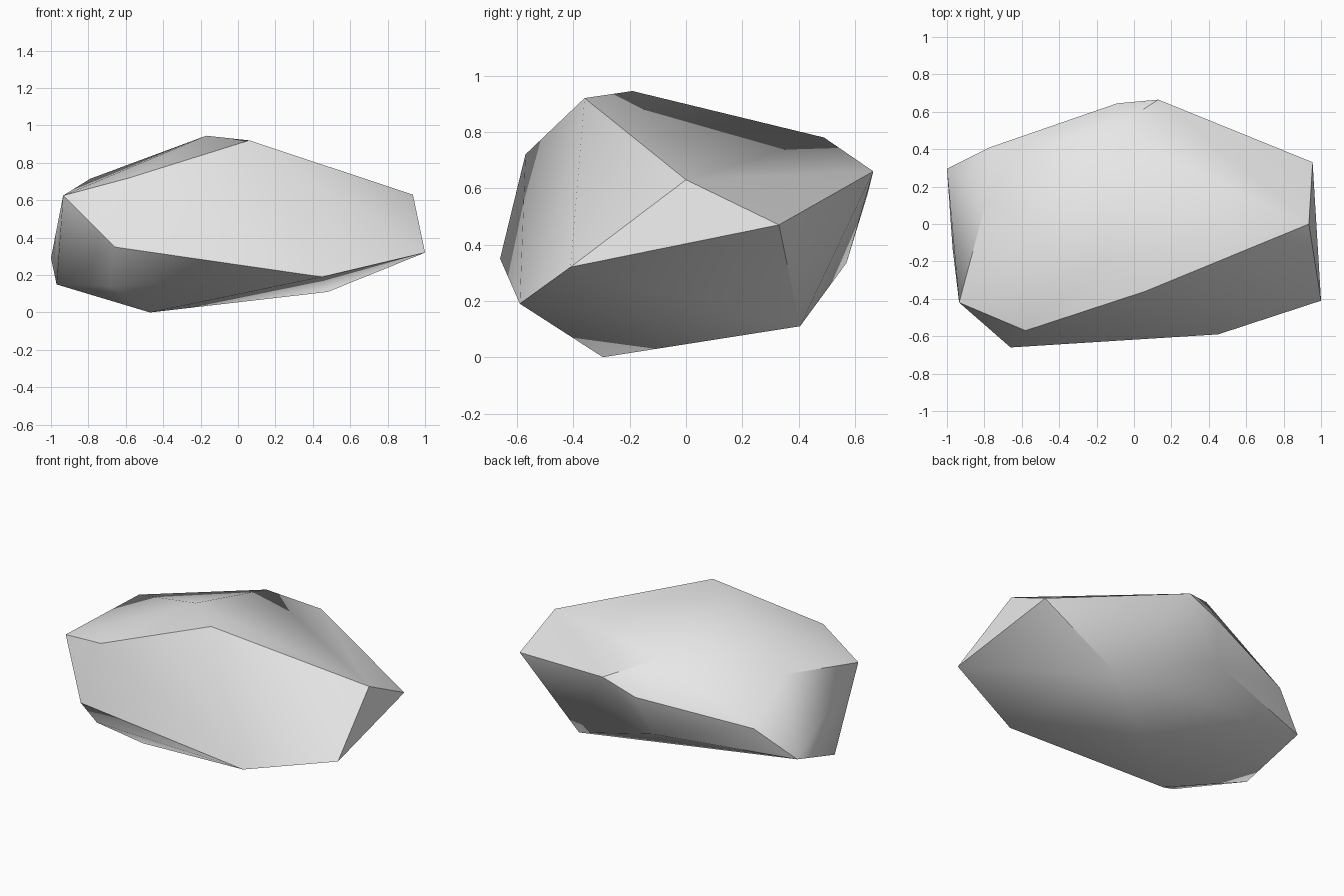
import bpy
import bmesh
import math

# Remove only the default cube
default_cube = bpy.data.objects.get("Cube")
if default_cube:
    bpy.data.objects.remove(default_cube, do_unlink=True)


def make_material(name, colour):
    material = bpy.data.materials.new(name)
    material.use_nodes = True
    material.diffuse_color = colour
    shader = next(n for n in material.node_tree.nodes if n.type == "BSDF_PRINCIPLED")
    shader.inputs["Base Color"].default_value = colour
    return material


def make_hull(name, corner_groups, material, smooth_angle):
    """Wrap a convex skin around groups of corners and shade its soft edges."""
    bm = bmesh.new()
    for group in corner_groups:
        for corner in group:
            bm.verts.new(corner)
    hull = bmesh.ops.convex_hull(bm, input=bm.verts[:], use_existing_faces=False)
    leftovers = {item for item in hull["geom_interior"] + hull["geom_unused"]
                 if isinstance(item, bmesh.types.BMVert)}
    bmesh.ops.delete(bm, geom=list(leftovers), context="VERTS")
    bmesh.ops.recalc_face_normals(bm, faces=bm.faces[:])

    mesh = bpy.data.meshes.new(name)
    bm.to_mesh(mesh)
    bm.free()
    mesh.materials.append(material)

    obj = bpy.data.objects.new(name, mesh)
    bpy.context.collection.objects.link(obj)
    bpy.ops.object.select_all(action="DESELECT")
    obj.select_set(True)
    bpy.context.view_layer.objects.active = obj
    bpy.ops.object.shade_smooth_by_angle(angle=math.radians(smooth_angle))
    return obj


# Ridge and shoulders along the top of the boulder
crown = [
    (-.17, -.19, .945), (.06, -.36, .92), (-.14, .49, .78),
    (-.79, .12, .715), (-.58, -.57, .72),
]

# Widest corners around the sides
girdle = [
    (.935, 0, .63), (1, -.41, .32), (.955, .33, .47),
    (.13, .665, .66), (-.09, .645, .58), (-.77, .41, .47),
    (-1, .295, .29), (-.935, -.42, .625), (-.66, -.66, .35),
]

# Low corners of the underside
base = [
    (.45, -.59, .19), (.48, .405, .11), (-.165, .57, .335),
    (-.97, -.13, .15), (-.685, -.46, .14), (-.47, -.295, 0),
]

stone_grey = make_material("stone grey", (.8, .8, .8, 1))
make_hull("boulder", [crown, girdle, base], stone_grey, smooth_angle=40)
